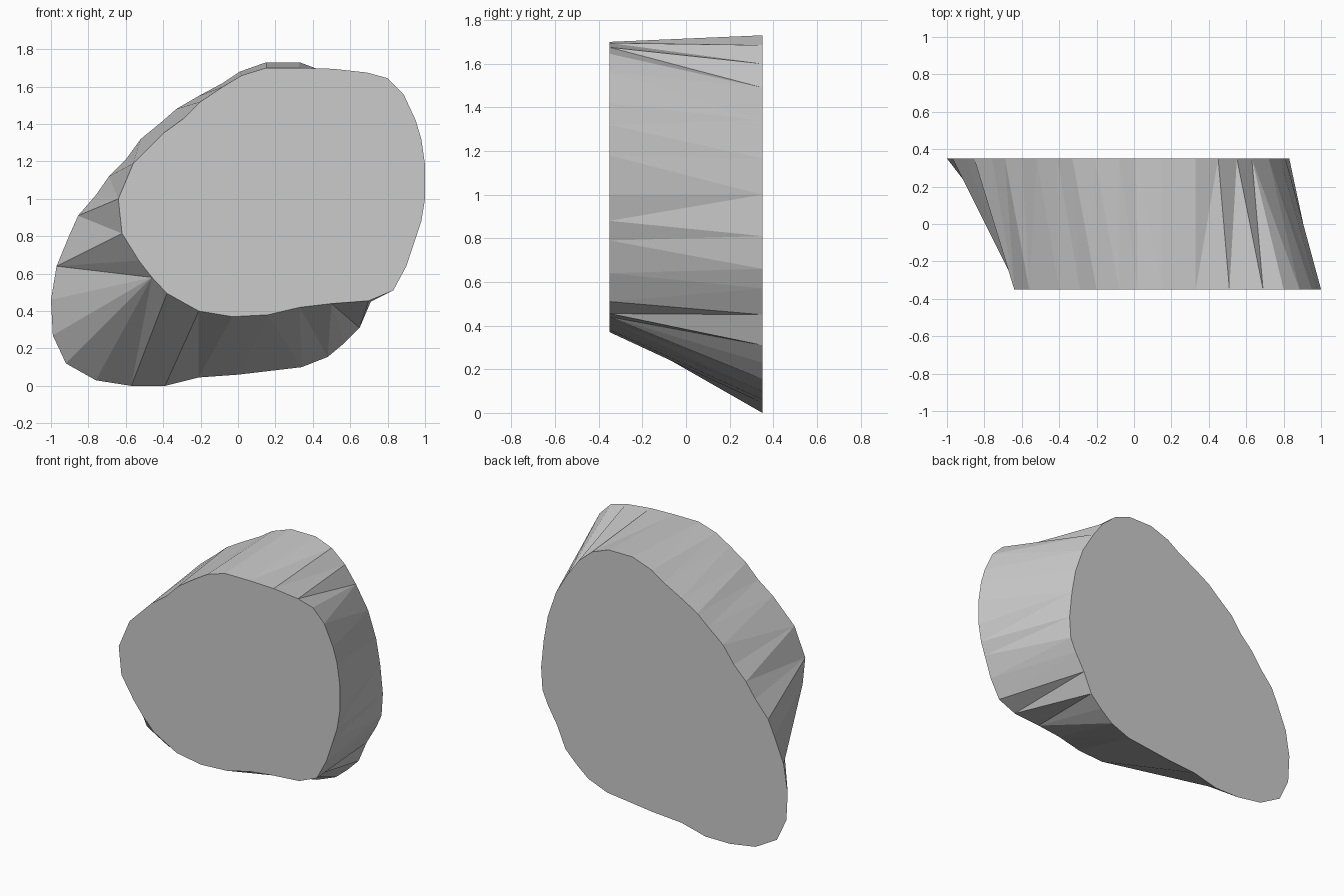
import bpy, bmesh
from mathutils import Vector

# Outlines (x, z), clockwise from the top as seen from the front
FRONT = [(.15, 1.70), (.33, 1.70), (.51, 1.695), (.69, 1.675), (.80, 1.645), (.885, 1.56),
         (.95, 1.42), (.98, 1.32), (1, 1.18), (1, 1), (.98, .88), (.95, .79), (.90, .64),
         (.83, .51), (.70, .455), (.50, .44), (.33, .42), (.16, .38), (-.03, .37),
         (-.21, .40), (-.38, .495), (-.46, .58), (-.53, .67), (-.62, .815), (-.64, 1),
         (-.56, 1.19), (-.40, 1.35), (-.29, 1.43), (-.20, 1.52), (-.08, 1.60), (.02, 1.66)]
BACK = [(.15, 1.73), (.33, 1.73), (.45, 1.685), (.55, 1.60), (.63, 1.49), (.72, 1.34),
        (.78, 1.165), (.81, 1), (.83, .81), (.82, .66), (.78, .57), (.71, .45), (.65, .31),
        (.57, .23), (.48, .155), (.34, .10), (0, .06), (-.21, .045), (-.39, 0), (-.57, 0),
        (-.76, .03), (-.92, .12), (-.99, .27), (-1, .46), (-.97, .64), (-.90, .81),
        (-.855, .91), (-.76, 1.02), (-.69, 1.12), (-.60, 1.21), (-.52, 1.32), (-.41, 1.41),
        (-.33, 1.48), (-.21, 1.55), (-.08, 1.62), (.01, 1.68)]

bm = bmesh.new()


def ring(outline, y):
    return [bm.verts.new((x, y, z)) for x, z in outline]


# Flat front and back caps
front, back = ring(FRONT, -.35), ring(BACK, .35)
bm.faces.new(front)
bm.faces.new(back[::-1])

# Faceted side wall: step around both outlines, always along the shorter diagonal
n, m = len(front), len(back)
i = j = 0
while i < n or j < m:
    a, b = front[i % n], back[j % m]
    a2, b2 = front[(i + 1) % n], back[(j + 1) % m]
    step_front = j == m or (i < n and (a2.co - b.co).length < (b2.co - a.co).length)
    if step_front:
        bm.faces.new((a, b, a2))
        i += 1
    else:
        bm.faces.new((a, b, b2))
        j += 1

bmesh.ops.recalc_face_normals(bm, faces=bm.faces)
mesh = bpy.data.meshes.new("rock_slab")
bm.to_mesh(mesh)
bm.free()
bpy.context.collection.objects.link(bpy.data.objects.new("rock_slab", mesh))
